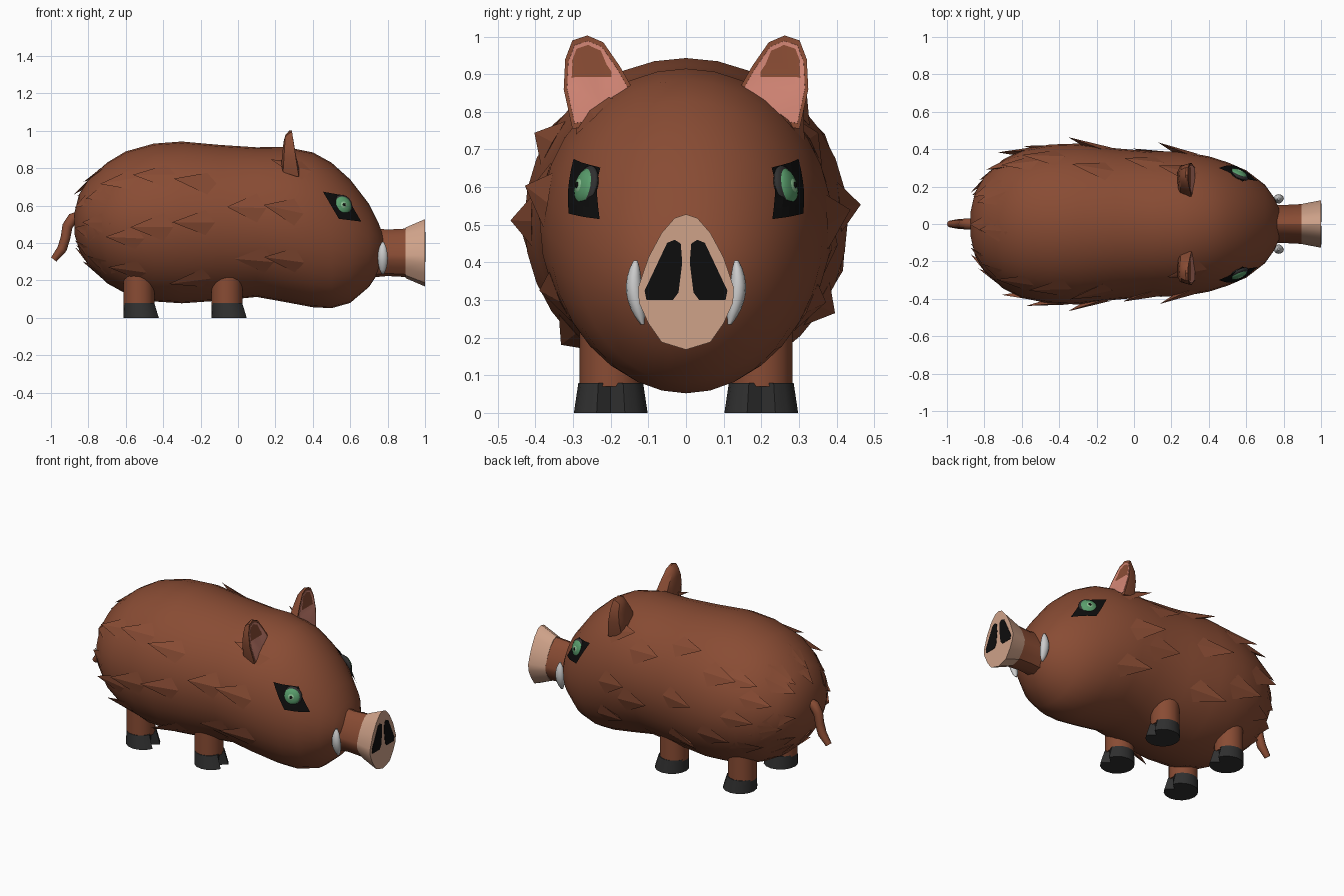
import bpy, bmesh, math, random
from mathutils import Vector, Matrix

if "Cube" in bpy.data.objects:
    bpy.data.objects.remove(bpy.data.objects["Cube"])
random.seed(4)
TAU = math.tau

def mat(name, c):
    m = bpy.data.materials.new(name)
    m.diffuse_color = (*c, 1)
    m.use_nodes = True
    m.node_tree.nodes["Principled BSDF"].inputs["Base Color"].default_value = m.diffuse_color
    return m

BROWN = mat("brown", (0.25, 0.072, 0.034))
TAN = mat("tan", (0.62, 0.36, 0.25))
PINK = mat("pink", (0.66, 0.24, 0.18))
BLACK = mat("black", (0.004, 0.004, 0.004))
HOOF = mat("hoof", (0.03, 0.03, 0.03))
WHITE = mat("ivory", (0.62, 0.62, 0.62))
GREEN = mat("green", (0.1, 0.34, 0.15))
PALE = mat("pale_green", (0.25, 0.52, 0.28))

def add(name, verts, faces, m, smooth=None):
    me = bpy.data.meshes.new(name)
    me.from_pydata([tuple(v) for v in verts], [], faces)
    bm = bmesh.new()
    bm.from_mesh(me)
    bmesh.ops.recalc_face_normals(bm, faces=bm.faces)
    bm.to_mesh(me)
    bm.free()
    ob = bpy.data.objects.new(name, me)
    bpy.context.collection.objects.link(ob)
    me.materials.append(m)
    if smooth:
        bpy.ops.object.select_all(action='DESELECT')
        bpy.context.view_layer.objects.active = ob
        ob.select_set(True)
        bpy.ops.object.shade_smooth_by_angle(angle=math.radians(smooth))
    return ob

def loft(name, rings, m, smooth=40):
    n = len(rings[0])
    verts = [v for r in rings for v in r]
    faces = [(i*n+j, i*n+(j+1) % n, (i+1)*n+(j+1) % n, (i+1)*n+j)
             for i in range(len(rings)-1) for j in range(n)]
    faces += [tuple(range(n)), tuple(range((len(rings)-1)*n, len(rings)*n))]
    return add(name, verts, faces, m, smooth)

# Body and head: x, bottom z, top z, half width
ST = [(-.875, .45, .56, .06), (-.85, .365, .66, .17), (-.8, .28, .74, .255), (-.7, .185, .83, .345),
      (-.6, .13, .89, .395), (-.45, .088, .932, .425), (-.3, .078, .943, .43), (-.1, .092, .925, .405),
      (.1, .112, .912, .388), (.25, .085, .915, .388), (.4, .057, .885, .362), (.5, .052, .83, .33),
      (.6, .08, .74, .287), (.7, .165, .61, .21), (.75, .24, .51, .14), (.785, .33, .42, .06)]

def section(x):
    for a, b in zip(ST, ST[1:]):
        if x <= b[0]:
            t = (x - a[0]) / (b[0] - a[0])
            lo, hi, w = (a[i] + (b[i] - a[i]) * t for i in (1, 2, 3))
            return (lo + hi) / 2, (hi - lo) / 2, w

def surf(x, a):
    c, h, w = section(x)
    return Vector((x, w * math.cos(a), c + h * math.sin(a)))

def side_y(x, z):
    c, h, w = section(x)
    return w * math.sqrt(max(0, 1 - ((z - c) / h) ** 2))

loft("body", [[surf(s[0], TAU * j / 32) for j in range(32)] for s in ST], BROWN)

# Fur tufts in rows, tips pointing backwards: base x, count, length, lift, angle offset
verts, faces = [], []
for xb, n, ln, lift, off in [(.32, 9, .17, .028, .1), (.13, 8, .16, .022, .5), (-.16, 10, .18, .03, .08),
                             (-.4, 9, .18, .018, .45), (-.57, 10, .16, .014, .1),
                             (-.7, 9, .14, .012, .4), (-.79, 8, .14, .015, .1)]:
    for i in range(n):
        a = off + TAU * i / n + random.uniform(-.12, .12)
        x = xb + random.uniform(-.035, .035)
        up = math.sin(a)
        if xb > -.6:
            if up > .8 or up < -.75:
                continue
        da = 1.6 / n
        p = surf(x, a)
        t = (surf(x - .02, a) - p).normalized()
        out = Vector((0, math.cos(a), up))
        tip = p + t * ln + out * lift
        k = len(verts)
        verts += [surf(x, a - da), surf(x, a + da), surf(x + .05, a) + out * .003, tip,
                  p + t * ln * .4 - out * .02]
        faces += [(k, k+2, k+3), (k+2, k+1, k+3), (k, k+3, k+4), (k+3, k+1, k+4), (k, k+4, k+1, k+2)]
add("fur_tufts", verts, faces, BROWN)

# Snout: half outline (y, z), mirrored and lofted along x
half = [(0, .525), (.03, .515), (.065, .475), (.1, .41), (.127, .33), (.125, .29), (.1, .235), (.065, .185), (0, .165)]
outline = half + [(-y, z) for y, z in half[-2:0:-1]]
def snout_ring(x, sy, sz):
    return [Vector((x, y * sy, .348 + (z - .345) * sz)) for y, z in outline]
loft("snout", [snout_ring(.68, .82, .75), snout_ring(.8, .8, .69), snout_ring(.9, .84, .72)], BROWN, 30)
loft("snout_disc", [snout_ring(.895, .84, .75), snout_ring(1, 1, 1)], TAN, 30)

def blob(name, loc, normal, r, depth, m):
    bm = bmesh.new()
    bmesh.ops.create_uvsphere(bm, u_segments=16, v_segments=10, radius=1)
    q = normal.to_track_quat('Z', 'Y').to_matrix().to_4x4()
    bmesh.ops.transform(bm, verts=bm.verts, matrix=Matrix.Translation(loc) @ q @ Matrix.Diagonal((r, r, depth, 1)))
    vs = [v.co.copy() for v in bm.verts]
    fs = [[v.index for v in f.verts] for f in bm.faces]
    bm.free()
    add(name, vs, fs, m, 60)

for s, side in ((1, "left"), (-1, "right")):
    # Nostril
    nos = [(.014, .45), (.03, .46), (.05, .452), (.11, .325), (.105, .3), (.035, .3), (.02, .32), (.01, .4)]
    loft(side + "_nostril", [[(x, s * y, z) for y, z in nos] for x in (.985, 1.002)], BLACK, 30)

    # Tusk: tapered curved ellipse rings
    rings = []
    for i in range(9):
        u = i / 8
        r = max(.002, math.sin(math.pi * (.03 + .94 * u)) ** .6)
        rings.append([(.774 + .027 * r * math.cos(b), s * (.116 + .018 * u + .012 * math.sin(math.pi * u)
                      + .022 * r * math.sin(b)), .235 + .17 * u) for b in [TAU * j / 12 for j in range(12)]])
    loft(side + "_tusk", rings, WHITE, 60)

    # Eye patch, lid, iris and pupil
    q = [(.45, .675), (.575, .652), (.655, .515), (.535, .53)]
    grid = []
    for i in range(6):
        for j in range(6):
            u, v = i / 5, j / 5
            x, z = ((1-u)*(1-v)*q[0][k] + u*(1-v)*q[1][k] + u*v*q[2][k] + (1-u)*v*q[3][k] for k in (0, 1))
            grid.append((x + .004, s * (side_y(x, z) + .009), z))
    add(side + "_eye_patch", grid, [(i*6+j, i*6+j+1, i*6+j+7, i*6+j+6) for i in range(5) for j in range(5)], BLACK)
    n = Vector((.38, s * .9, .2)).normalized()
    c = Vector((.557, s * side_y(.557, .6), .6))
    blob(side + "_eyelid", c - n * .002, n, .06, .019, HOOF)
    blob(side + "_iris", c + n * .002, n, .051, .024, GREEN)
    blob(side + "_inner_iris", c + n * .006, n, .03, .023, PALE)
    blob(side + "_pupil", c + n * .026, n, .009, .006, BLACK)

    # Ear: outline in y and z, brown shell with a recessed pink inside
    ear = [(.302, .755), (.325, .86), (.321, .94), (.302, .99), (.262, 1.003), (.22, .985), (.175, .92), (.135, .85), (.21, .77)]
    def ear_ring(k, dx, back=0):
        return [(.325 - .15 * (z - .755) + dx - back * (1.0 - z) * .2, s * (.25 + (y - .25) * k), .88 + (z - .88) * k) for y, z in ear]
    loft(side + "_ear", [ear_ring(.5, -.045, 1), ear_ring(.8, -.035, 1), ear_ring(1, -.012), ear_ring(1, 0),
                         ear_ring(.88, 0)], BROWN, 40)
    loft(side + "_inner_ear", [ear_ring(.89, -.005), ear_ring(.88, .002), ear_ring(.6, .001)], PINK, 40)

    # Legs and cleft hooves
    for lx, end in ((-.06, "front"), (-.53, "rear")):
        def ring(z, r, dx=0, notch=0):
            return [(lx + dx + (r - (notch if j == 0 else 0)) * math.cos(TAU * j / 16),
                     s * (.2 + r * math.sin(TAU * j / 16)), z) for j in range(16)]
        loft(f"{end}_{side}_leg", [ring(.07, .083), ring(.34, .083)], BROWN)
        loft(f"{end}_{side}_hoof", [ring(0, .098, .016, .05), ring(.08, .086, .003, .015)], HOOF, 30)

# Tail: tapering bent tube
path = [(-.84, .545, .03), (-.885, .53, .03), (-.912, .49, .028), (-.922, .43, .026), (-.94, .37, .026), (-.985, .312, .018)]
rings = []
for i, (x, z, r) in enumerate(path):
    a, b = path[max(0, i-1)], path[min(len(path)-1, i+1)]
    d = Vector((b[0] - a[0], 0, b[1] - a[1])).normalized()
    side = Vector((-d.z, 0, d.x))
    rings.append([Vector((x, 0, z)) + side * r * math.cos(TAU * j / 8) + Vector((0, r * math.sin(TAU * j / 8), 0)) for j in range(8)])
loft("tail", rings, BROWN, 50)
